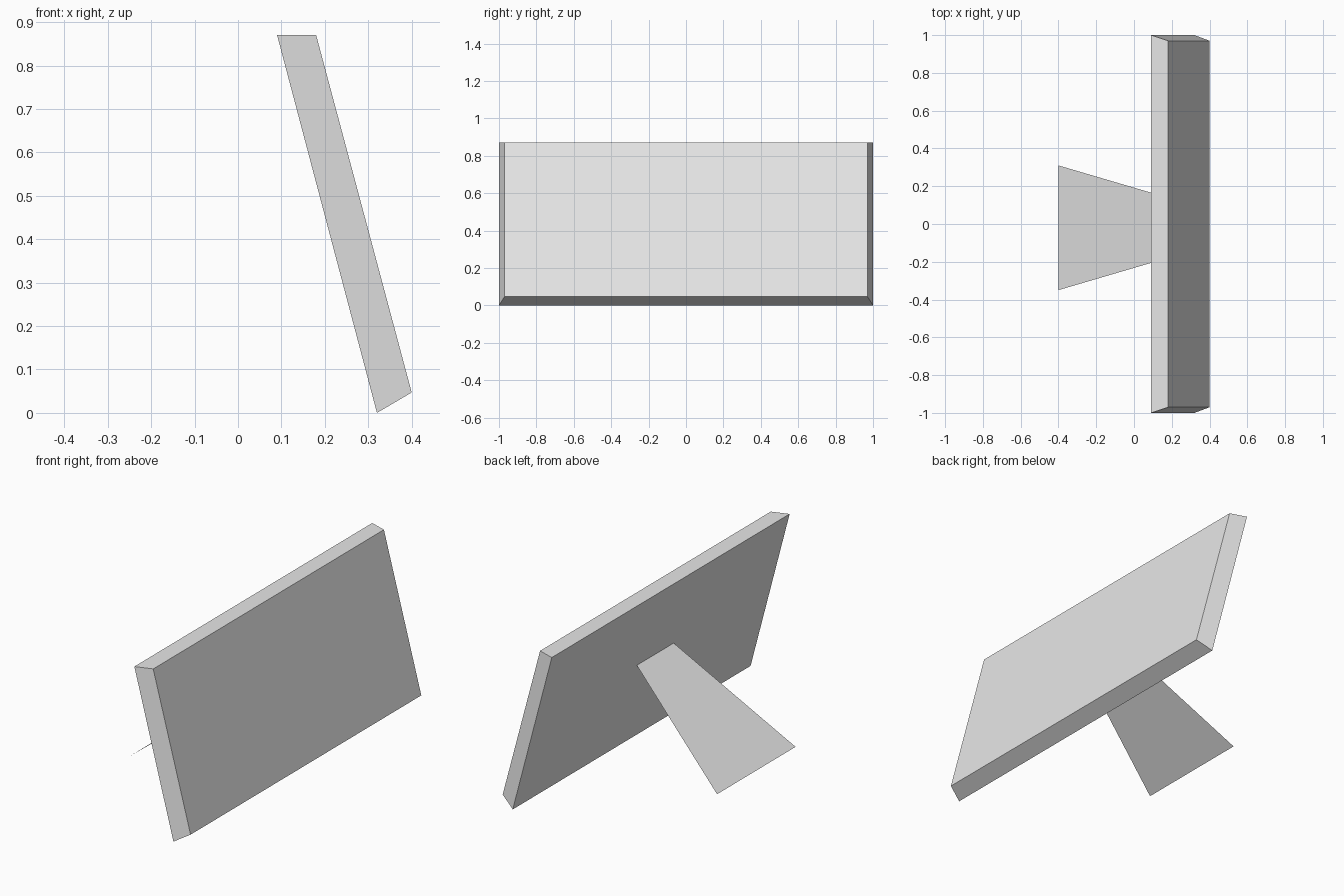
import bpy
import bmesh

if "Cube" in bpy.data.objects:
    bpy.data.objects.remove(bpy.data.objects["Cube"], do_unlink=True)

grey = bpy.data.materials.new("light_grey")
grey.use_nodes = True
colour = (0.8, 0.8, 0.8, 1.0)
grey.diffuse_color = colour
grey.node_tree.nodes["Principled BSDF"].inputs["Base Color"].default_value = colour


def add_object(name, bm):
    mesh = bpy.data.meshes.new(name)
    bm.to_mesh(mesh)
    bm.free()
    mesh.materials.append(grey)
    obj = bpy.data.objects.new(name, mesh)
    bpy.context.collection.objects.link(obj)
    return obj


# Leaning panel: side profile (x, z, half width) bridged between its two ends
profile = [(0.32, 0.0, 1.0), (0.40, 0.047, 0.97), (0.18, 0.87, 0.97), (0.09, 0.87, 1.0)]
bm = bmesh.new()
ends = [[bm.verts.new((x, side * half, z)) for x, z, half in profile] for side in (-1, 1)]
for end in ends:
    bm.faces.new(end)
for i in range(len(profile)):
    j = (i + 1) % len(profile)
    bm.faces.new((ends[0][i], ends[0][j], ends[1][j], ends[1][i]))
bmesh.ops.recalc_face_normals(bm, faces=bm.faces)
add_object("leaning_panel", bm)

# Thin tapered stand leaf that props up the panel from behind
bm = bmesh.new()
leaf = [(-0.40, -0.35, 0.01), (0.195, -0.175, 0.47), (0.195, 0.135, 0.47), (-0.40, 0.31, 0.01)]
bm.faces.new([bm.verts.new(corner) for corner in leaf])
add_object("stand_leaf", bm)
